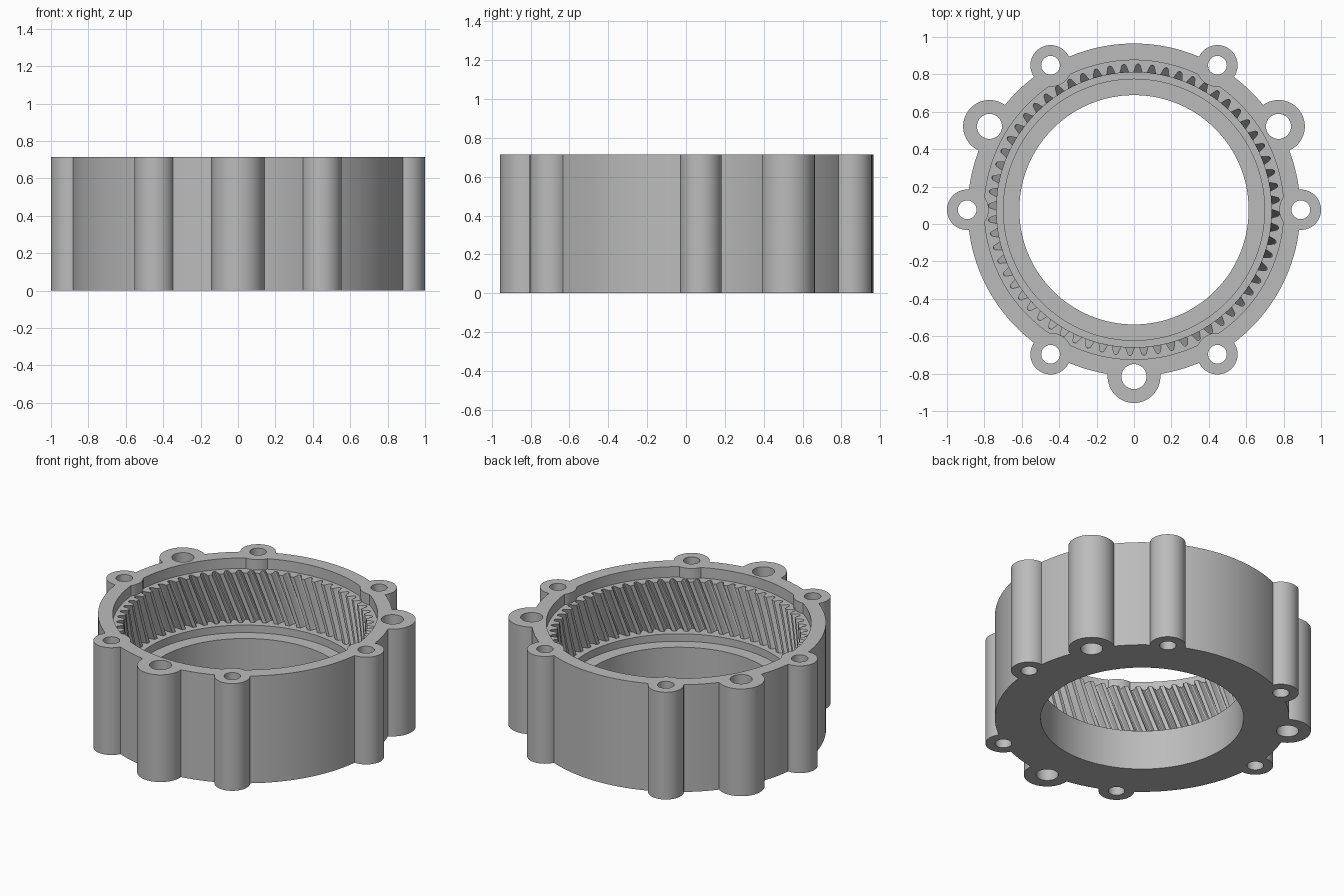
import bpy, bmesh, math
from mathutils import Vector

if "Cube" in bpy.data.objects:
    bpy.data.objects.remove(bpy.data.objects["Cube"])

CY = 0.076            # ring axis offset in y
H = 0.715             # full height
Z_RECESS, Z_TEETH, Z_LEDGE = 0.645, 0.315, 0.265
R_TIP, R_ROOT, TEETH = 0.735, 0.779, 64
BOLT_R = 0.892

metal = bpy.data.materials.new("grey metal")
metal.diffuse_color = (0.5, 0.5, 0.5, 1)
metal.use_nodes = True
metal.node_tree.nodes["Principled BSDF"].inputs["Base Color"].default_value = metal.diffuse_color


def mesh_object(name, bm):
    bmesh.ops.recalc_face_normals(bm, faces=bm.faces)
    me = bpy.data.meshes.new(name)
    bm.to_mesh(me)
    bm.free()
    ob = bpy.data.objects.new(name, me)
    bpy.context.collection.objects.link(ob)
    ob.data.materials.append(metal)
    return ob


def cylinder(name, r, z0, z1, x=0.0, y=CY, seg=192):
    bm = bmesh.new()
    bmesh.ops.create_cone(bm, cap_ends=True, segments=seg, radius1=r, radius2=r, depth=z1 - z0)
    bmesh.ops.translate(bm, verts=bm.verts, vec=Vector((x, y, (z0 + z1) / 2)))
    return mesh_object(name, bm)


def boolean(target, tool, op):
    mod = target.modifiers.new(op, 'BOOLEAN')
    mod.operation, mod.solver, mod.object = op, 'EXACT', tool
    bpy.context.view_layer.objects.active = target
    bpy.ops.object.modifier_apply(modifier=mod.name)
    bpy.data.objects.remove(tool)


def bolt(deg):
    a = math.radians(deg)
    return BOLT_R * math.cos(a), CY + BOLT_R * math.sin(a)


def helical_cutter():
    # internal gear space: one rounded gap per pitch, twisted along z
    gap = [(-0.33, R_TIP), (-0.23, 0.756), (-0.15, 0.773), (-0.05, R_ROOT),
           (0.05, R_ROOT), (0.15, 0.773), (0.23, 0.756), (0.33, R_TIP), (0.5, R_TIP)]
    pitch = 2 * math.pi / TEETH
    z0, z1, layers = Z_TEETH, Z_RECESS + 0.02, 8
    lean = math.tan(math.radians(20)) / 0.755
    bm = bmesh.new()
    rings = []
    for k in range(layers + 1):
        z = z0 + (z1 - z0) * k / layers
        turn = math.radians(88.4) + (z - Z_RECESS) * lean
        rings.append([bm.verts.new((r * math.cos(turn + (i + f) * pitch),
                                    CY + r * math.sin(turn + (i + f) * pitch), z))
                      for i in range(TEETH) for f, r in gap])
    n = len(rings[0])
    for lo, hi in zip(rings, rings[1:]):
        for i in range(n):
            j = (i + 1) % n
            bm.faces.new((lo[i], lo[j], hi[j]))
            bm.faces.new((lo[i], hi[j], hi[i]))
    bm.faces.new(rings[0][::-1])
    bm.faces.new(rings[-1])
    return mesh_object("gear_cutter", bm)


# six small bolts and three large ones: (angle, boss radius, hole radius)
small = [(d, 0.108, 0.05) for d in range(0, 360, 60)]
large = [(d, 0.141, 0.067) for d in (30, 150, 270)]

# outer ring with bosses
housing = cylinder("ring_gear_housing", 0.889, 0, H)
for d, r, _ in small + large:
    boolean(housing, cylinder("boss", r, 0, H, *bolt(d), seg=64), 'UNION')

# top recess, leaving a small bulge around each small bolt
recess = cylinder("recess_cutter", 0.80, Z_RECESS, H + 0.1)
for d, _, _ in small:
    boolean(recess, cylinder("bulge", 0.115, 0.5, 1, *bolt(d), seg=64), 'DIFFERENCE')
boolean(housing, recess, 'DIFFERENCE')

# teeth, stepped ledge and bore
boolean(housing, helical_cutter(), 'DIFFERENCE')
boolean(housing, cylinder("ledge_cutter", 0.698, Z_LEDGE, Z_TEETH + 0.1), 'DIFFERENCE')
boolean(housing, cylinder("bore_cutter", 0.613, -0.1, Z_LEDGE + 0.1), 'DIFFERENCE')

# bolt holes
for d, _, r in small + large:
    boolean(housing, cylinder("hole", r, -0.1, H + 0.1, *bolt(d), seg=48), 'DIFFERENCE')

bpy.ops.object.select_all(action='DESELECT')
housing.select_set(True)
bpy.context.view_layer.objects.active = housing
bpy.ops.object.shade_smooth_by_angle(angle=math.radians(30))
